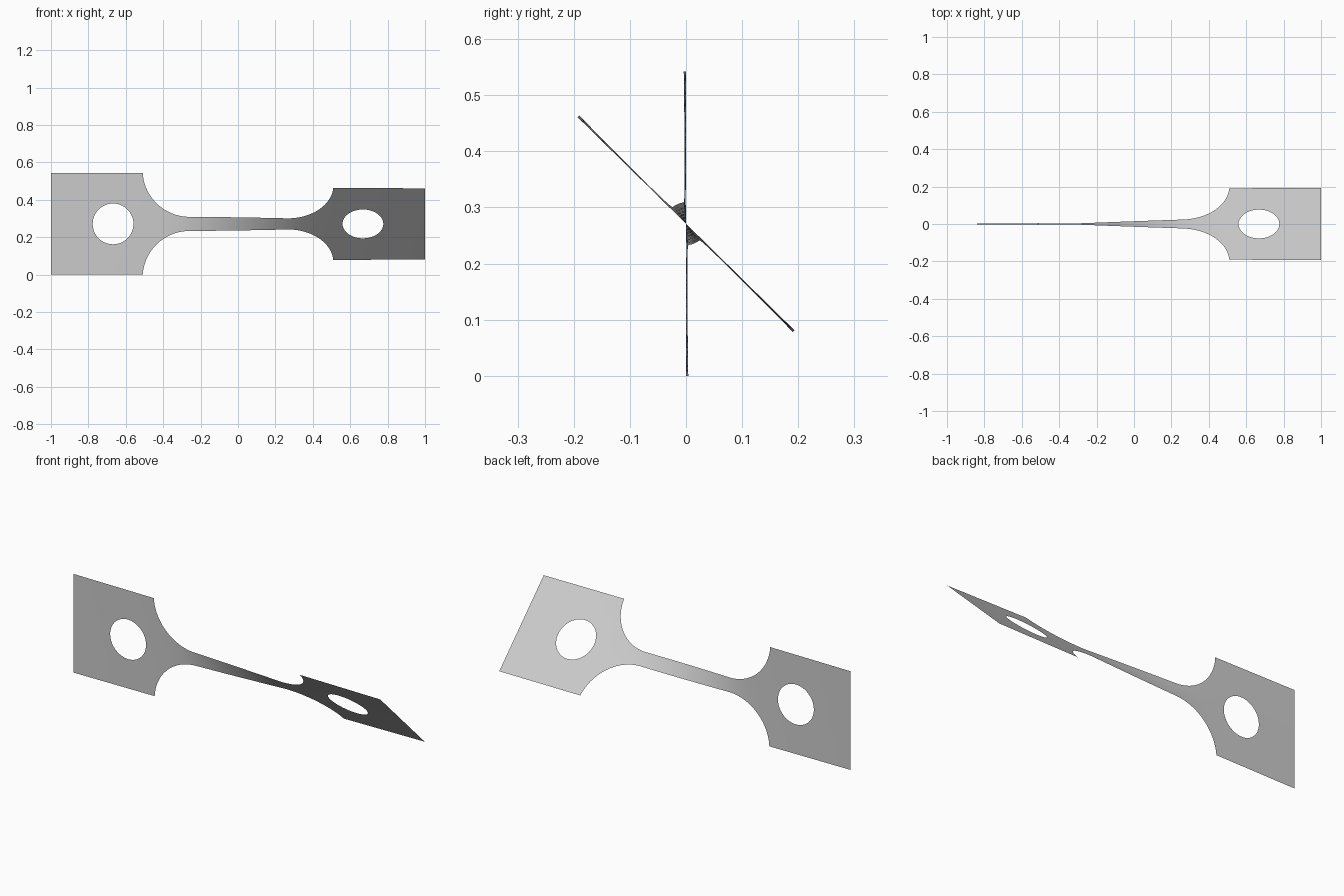
import bpy, bmesh, math

if "Cube" in bpy.data.objects:
    bpy.data.objects.remove(bpy.data.objects["Cube"])

GRIP, NECK, FILLET = 0.271, 0.038, 0.25    # half widths and fillet radius
BAR_END, GRIP_START = 0.26, 0.509
HOLE_X, HOLE_R = 0.668, 0.109
CENTRE_Z, TWIST, ROWS = 0.271, math.radians(45.5), 6


def half_width(x):
    a = abs(x)
    if a <= BAR_END:
        return NECK
    if a >= GRIP_START:
        return GRIP
    return NECK + FILLET - math.sqrt(FILLET ** 2 - (a - BAR_END) ** 2)


def hole_height(x):
    return math.sqrt(max(0, HOLE_R ** 2 - (abs(x) - HOLE_X) ** 2))


def spread(a, b, n, ease=lambda t: t):
    return [a + (b - a) * ease(i / n) for i in range(n)]


# Column positions, denser where the outline or the hole turns steeply
half = spread(0, BAR_END, 16)
half += spread(BAR_END, GRIP_START, 24, lambda t: math.sin(t * math.pi / 2))
half += spread(GRIP_START, HOLE_X - HOLE_R, 3)
half += spread(HOLE_X - HOLE_R, HOLE_X + HOLE_R, 32, lambda t: (1 - math.cos(t * math.pi)) / 2)
half += spread(HOLE_X + HOLE_R, 1, 6) + [1]
columns = [-x for x in reversed(half[1:])] + half

# Twist builds up mostly in the narrow neck
angles = [0]
for a, b in zip(columns, columns[1:]):
    angles.append(angles[-1] + (b - a) / half_width((a + b) / 2) ** 1.8)
angles = [a / angles[-1] * TWIST for a in angles]

# Upper and lower strips of the sheet, meeting on the axis outside the holes
bm = bmesh.new()
for side in (1, -1):
    previous = None
    for x, angle in zip(columns, angles):
        low, high = hole_height(x), half_width(x)
        column = []
        for i in range(ROWS + 1):
            r = side * (low + (high - low) * i / ROWS)
            column.append(bm.verts.new((x, -r * math.sin(angle), CENTRE_Z + r * math.cos(angle))))
        if previous:
            for i in range(ROWS):
                quad = [previous[i], column[i], column[i + 1], previous[i + 1]]
                bm.faces.new(quad[::side])
        previous = column
bmesh.ops.remove_doubles(bm, verts=bm.verts, dist=1e-5)

mesh = bpy.data.meshes.new("twisted_strip")
bm.to_mesh(mesh)
bm.free()
mesh.shade_smooth()
strip = bpy.data.objects.new("twisted_strip", mesh)
bpy.context.collection.objects.link(strip)

# Plain grey metal
grey = bpy.data.materials.new("light_grey")
grey.use_nodes = True
grey.diffuse_color = (0.6, 0.6, 0.6, 1)
grey.node_tree.nodes["Principled BSDF"].inputs["Base Color"].default_value = (0.6, 0.6, 0.6, 1)
mesh.materials.append(grey)
